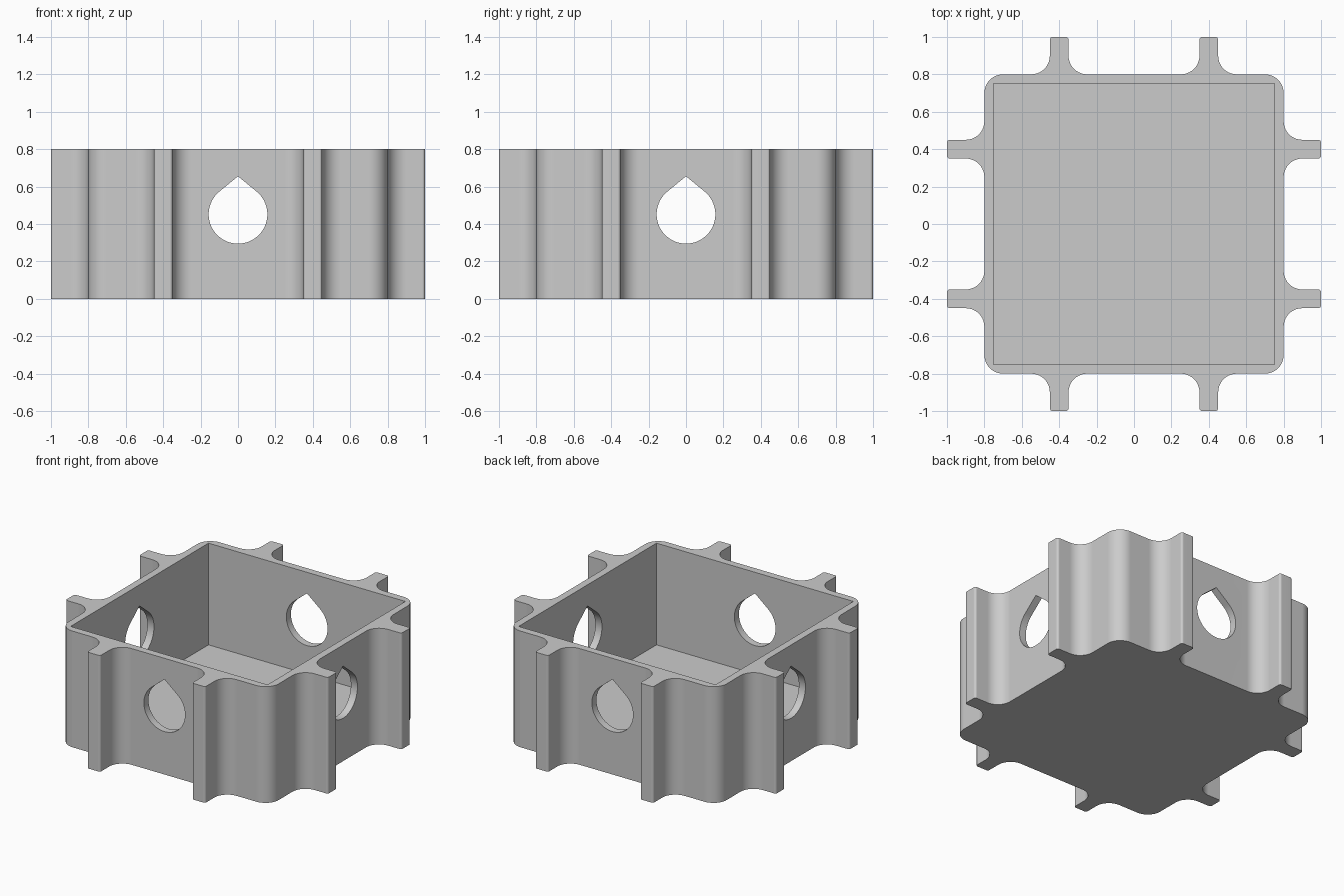
import bpy
import bmesh
from math import acos, cos, sin, pi, radians
from mathutils import Matrix, Vector

if "Cube" in bpy.data.objects:
    bpy.data.objects.remove(bpy.data.objects["Cube"], do_unlink=True)

HEIGHT, FLOOR = 0.8, 0.1
OUTER, INNER, REACH = 0.8, 0.75, 1.0
FIN_X, FIN_HALF = 0.4, 0.05
FILLET, TIP = 0.1, 0.015
HOLE_Z, HOLE_R, HOLE_TOP = 0.452, 0.157, 0.655

grey = bpy.data.materials.new("plain_grey")
grey.use_nodes = True
grey.diffuse_color = (0.6, 0.6, 0.6, 1)
grey.node_tree.nodes["Principled BSDF"].inputs["Base Color"].default_value = (0.6, 0.6, 0.6, 1)


def arc(cx, cy, r, start, end, steps):
    """Points along an arc, angles in degrees."""
    angles = [radians(start + (end - start) * i / steps) for i in range(steps + 1)]
    return [Vector((cx + r * cos(a), cy + r * sin(a), 0)) for a in angles]


def prism(name, outline, low, high, turn=Matrix.Identity(4)):
    """Extrude a flat outline along z, then turn it into place."""
    bm = bmesh.new()
    face = bm.faces.new([bm.verts.new((p.x, p.y, low)) for p in outline])
    new = bmesh.ops.extrude_face_region(bm, geom=[face])["geom"]
    tops = [g for g in new if isinstance(g, bmesh.types.BMVert)]
    bmesh.ops.translate(bm, verts=tops, vec=(0, 0, high - low))
    bmesh.ops.transform(bm, matrix=turn, verts=bm.verts)
    bmesh.ops.recalc_face_normals(bm, faces=bm.faces)
    mesh = bpy.data.meshes.new(name)
    bm.to_mesh(mesh)
    bm.free()
    mesh.materials.append(grey)
    obj = bpy.data.objects.new(name, mesh)
    bpy.context.collection.objects.link(obj)
    return obj


def fin(x):
    """A rounded fin with filleted roots, standing on the back wall."""
    right, left = x + FIN_HALF, x - FIN_HALF
    root = OUTER + FILLET
    return (arc(right + FILLET, root, FILLET, 270, 180, 10)
            + arc(right - TIP, REACH - TIP, TIP, 0, 90, 4)
            + arc(left + TIP, REACH - TIP, TIP, 90, 180, 4)
            + arc(left - FILLET, root, FILLET, 0, -90, 10))


# Outer body: one corner and two fins, repeated around the box
core = OUTER - FILLET
side = arc(core, core, FILLET, 0, 90, 10) + fin(FIN_X) + fin(-FIN_X)
outline = [Matrix.Rotation(i * pi / 2, 3, 'Z') @ p for i in range(4) for p in side]
body = prism("finned_tray", outline, 0, HEIGHT)

# Square cavity
square = [Vector((x * INNER, y * INNER, 0)) for x, y in ((1, 1), (-1, 1), (-1, -1), (1, -1))]
cutters = [prism("cavity_cutter", square, FLOOR, HEIGHT + 0.2)]

# Teardrop holes through opposite walls
half = acos(HOLE_R / (HOLE_TOP - HOLE_Z)) * 180 / pi
drop = arc(0, HOLE_Z, HOLE_R, 90 + half, 450 - half, 48) + [Vector((0, HOLE_TOP, 0))]
upright = Matrix.Rotation(pi / 2, 4, 'X')
for name, turn in (("front_back", 0), ("left_right", pi / 2)):
    cutters.append(prism(name + "_hole_cutter", drop, -1.2, 1.2,
                         Matrix.Rotation(turn, 4, 'Z') @ upright))

bpy.ops.object.select_all(action='DESELECT')
body.select_set(True)
bpy.context.view_layer.objects.active = body
for cutter in cutters:
    cutter.hide_render = True
    cut = body.modifiers.new(cutter.name, 'BOOLEAN')
    cut.operation = 'DIFFERENCE'
    cut.solver = 'EXACT'
    cut.object = cutter
    bpy.ops.object.modifier_apply(modifier=cut.name)
for cutter in cutters:
    bpy.data.objects.remove(cutter, do_unlink=True)

# Smooth curves, crisp edges, flat walls
bpy.ops.object.shade_smooth_by_angle(angle=radians(30))
body.modifiers.new("flat_walls", 'WEIGHTED_NORMAL').keep_sharp = True
